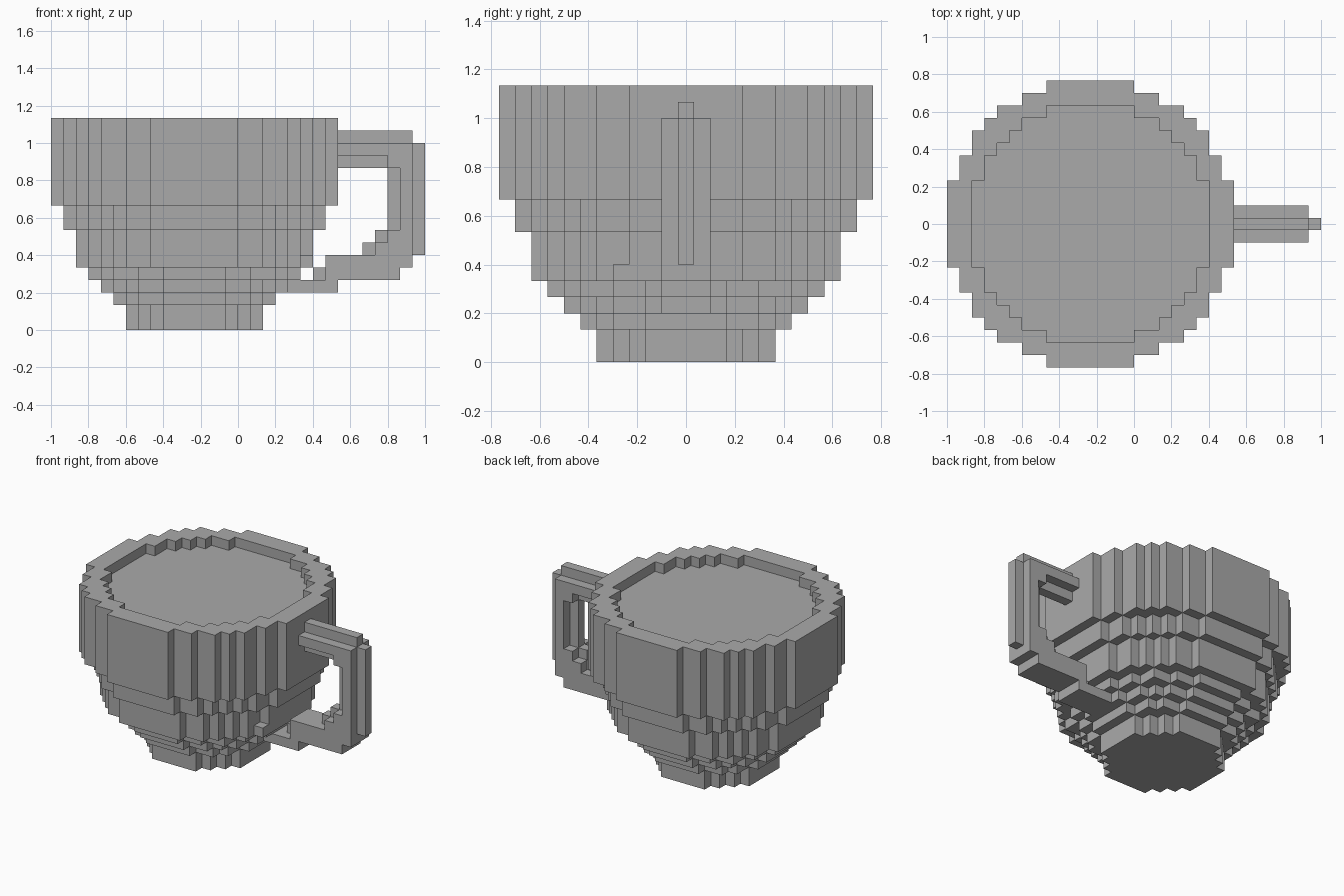
import bpy
import bmesh
from mathutils import Vector

cube = bpy.data.objects.get("Cube")
if cube:
    bpy.data.objects.remove(cube)

U = 1 / 15            # size of one block
CUP_X = -3.5 * U      # axis of the cup

grey = bpy.data.materials.new("plain_grey")
grey.use_nodes = True
COLOR = (0.4, 0.4, 0.4, 1)
grey.diffuse_color = COLOR
grey.node_tree.nodes["Principled BSDF"].inputs["Base Color"].default_value = COLOR


def prism(name, cells, low, high, place):
    """Extrude a set of grid cells from low to high; place maps (a, b, depth) to space."""
    bm = bmesh.new()
    verts = {}

    def vert(a, b, d):
        key = (a, b, d)
        if key not in verts:
            verts[key] = bm.verts.new(place(a, b, d))
        return verts[key]

    for a, b in cells:
        corners = [(a, b), (a + 1, b), (a + 1, b + 1), (a, b + 1)]
        neighbours = [(a, b - 1), (a + 1, b), (a, b + 1), (a - 1, b)]
        bm.faces.new([vert(*c, high) for c in corners])
        bm.faces.new([vert(*c, low) for c in reversed(corners)])
        for i, cell in enumerate(neighbours):
            if cell not in cells:
                p, q = corners[i], corners[(i + 1) % 4]
                bm.faces.new([vert(*p, low), vert(*q, low), vert(*q, high), vert(*p, high)])
    bmesh.ops.recalc_face_normals(bm, faces=bm.faces)
    bmesh.ops.dissolve_limit(bm, angle_limit=0.01, verts=bm.verts, edges=bm.edges)
    mesh = bpy.data.meshes.new(name)
    bm.to_mesh(mesh)
    bm.free()
    mesh.materials.append(grey)
    obj = bpy.data.objects.new(name, mesh)
    bpy.context.collection.objects.link(obj)
    return obj


def upright(a, b, d):
    return Vector((CUP_X + (a - 0.5) * U, (b - 0.5) * U, d * U))


def sideways(a, b, d):
    return Vector((a * U, d * U, b * U))


def disc(radius, hole=0):
    n = range(-12, 13)
    return {(i, j) for i in n for j in n if hole ** 2 <= i * i + j * j <= radius ** 2}


def block(x0, x1, z0, z1):
    return {(x, z) for x in range(x0, x1) for z in range(z0, z1)}


# Stepped bowl, from the foot upwards
tiers = [("foot", 5.5, 0, 2), ("bowl_step_1", 6.5, 2, 3), ("bowl_step_2", 7.5, 3, 4),
         ("bowl_step_3", 8.5, 4, 5), ("bowl_step_4", 9.5, 5, 8), ("bowl_step_5", 10.5, 8, 10)]
for name, radius, low, high in tiers:
    prism(name, disc(radius), low, high, upright)

# Upper wall with raised rim, and the drink inside it
prism("cup_wall", disc(11.5, 9.5), 10, 17, upright)
prism("drink", disc(9.5), 10, 16, upright)

# Single odd block on the side of the bowl
prism("bowl_bump", {(9, -4)}, 5, 6, upright)

# Handle: wide band, with narrow ridges inside and outside the loop
band = (block(8, 14, 14, 15) | block(12, 14, 13, 14) | block(13, 14, 6, 14)
        | block(12, 13, 6, 8) | block(11, 12, 6, 7) | block(7, 14, 5, 6)
        | block(7, 13, 4, 5) | block(4, 8, 3, 4))
prism("handle_band", band, -1.5, 1.5, sideways)
outer = block(14, 15, 6, 15) | block(8, 14, 15, 16)
prism("handle_outer_ridge", outer, -0.5, 0.5, sideways)
inner = block(8, 12, 13, 14) | block(12, 13, 8, 13) | {(11, 7), (10, 6), (6, 4)}
prism("handle_inner_ridge", inner, -0.5, 0.5, sideways)
